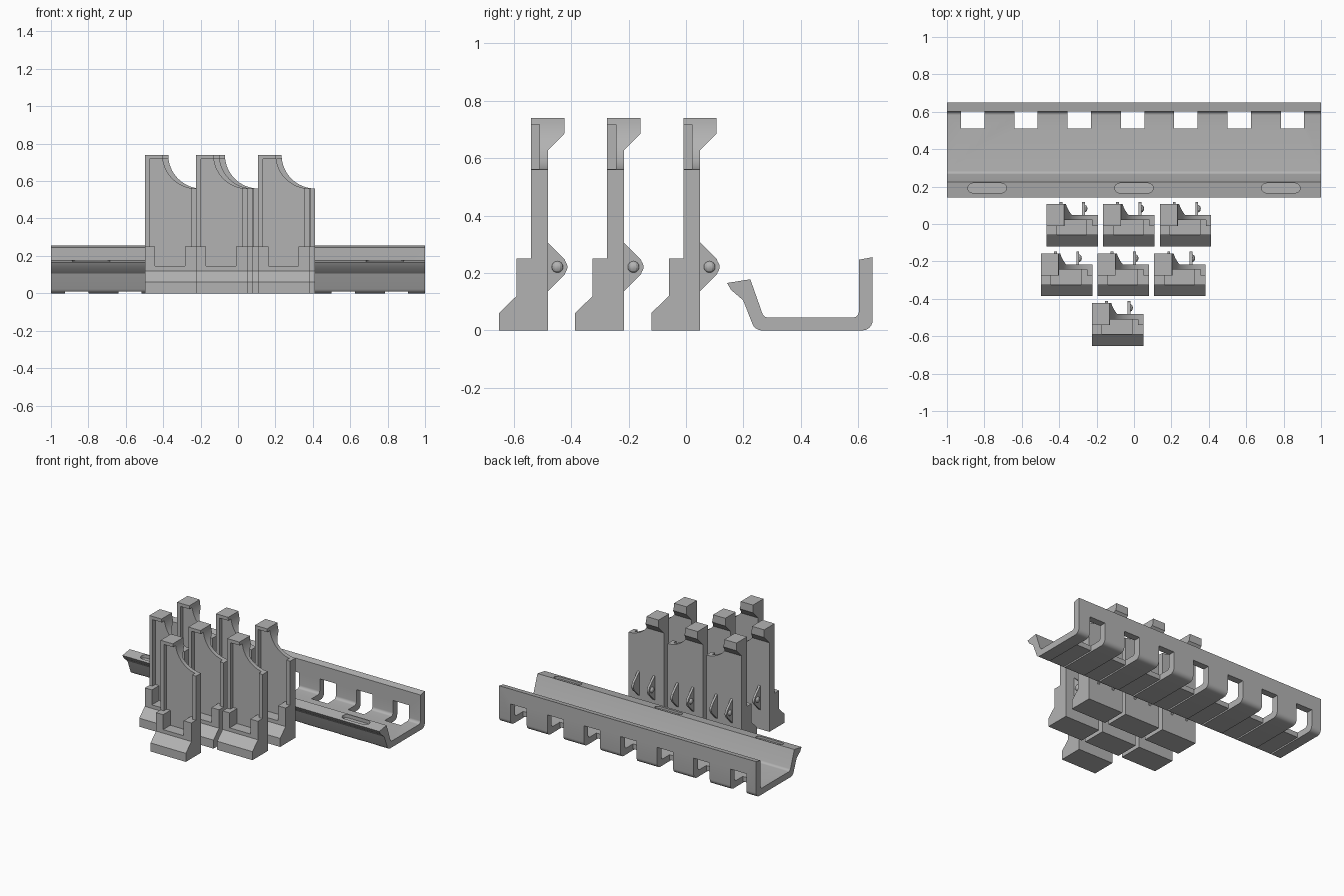
import bpy, bmesh, math
from mathutils import Matrix

if "Cube" in bpy.data.objects:
    bpy.data.objects.remove(bpy.data.objects["Cube"])

grey = bpy.data.materials.new("plain_grey")
grey.diffuse_color = (0.45, 0.45, 0.45, 1)
grey.use_nodes = True
grey.node_tree.nodes["Principled BSDF"].inputs["Base Color"].default_value = grey.diffuse_color


def add_object(name, bm):
    bmesh.ops.recalc_face_normals(bm, faces=bm.faces)
    mesh = bpy.data.meshes.new(name)
    bm.to_mesh(mesh)
    bm.free()
    mesh.materials.append(grey)
    ob = bpy.data.objects.new(name, mesh)
    bpy.context.collection.objects.link(ob)
    return ob


def prism(name, profile, x0, x1):
    """Extrude a (y, z) profile from x0 to x1."""
    bm = bmesh.new()
    face = bm.faces.new([bm.verts.new((x0, y, z)) for y, z in profile])
    new = bmesh.ops.extrude_face_region(bm, geom=[face])["geom"]
    bmesh.ops.translate(bm, vec=(x1 - x0, 0, 0),
                        verts=[v for v in new if isinstance(v, bmesh.types.BMVert)])
    return add_object(name, bm)


def box(name, x0, x1, y0, y1, z0, z1):
    return prism(name, [(y0, z0), (y1, z0), (y1, z1), (y0, z1)], x0, x1)


def combine(target, other, operation):
    """Apply a boolean and remove the helper."""
    mod = target.modifiers.new("bool", 'BOOLEAN')
    mod.operation, mod.solver, mod.object = operation, 'EXACT', other
    bpy.context.view_layer.objects.active = target
    bpy.ops.object.modifier_apply(modifier=mod.name)
    bpy.data.objects.remove(other)


def smooth(ob, degrees):
    bpy.ops.object.select_all(action='DESELECT')
    ob.select_set(True)
    bpy.context.view_layer.objects.active = ob
    bpy.ops.object.shade_smooth_by_angle(angle=math.radians(degrees))


def arc(cy, cz, r, a0, a1, n=6):
    angles = [math.radians(a0 + (a1 - a0) * i / n) for i in range(n + 1)]
    return [(cy + r * math.cos(a), cz + r * math.sin(a)) for a in angles]


# Rail: rounded channel with a slanted front lip and an upright back wall
rail_profile = ([(0.143, 0.165), (0.157, 0.141), (0.199, 0.105)]
                + arc(0.264, 0.035, 0.035, 200, 270)
                + arc(0.615, 0.035, 0.035, 270, 360)
                + [(0.65, 0.255), (0.602, 0.246)]
                + arc(0.582, 0.065, 0.02, 0, -90)
                + arc(0.285, 0.065, 0.02, 270, 200)
                + [(0.224, 0.178)])
rail = prism("rail", rail_profile, -1, 1)

# Seven corner notches, each with a shallow groove running under the floor
for i in range(7):
    x = -0.8625 + 0.285 * i
    combine(rail, box("notch", x - 0.0625, x + 0.0625, 0.51, 0.70, -0.05, 0.15), 'DIFFERENCE')
    combine(rail, box("groove", x - 0.0625, x + 0.0625, 0.10, 0.52, -0.05, 0.010), 'DIFFERENCE')

# Three blind rounded slots in the lip
for x in (-0.785, 0, 0.785):
    bm = bmesh.new()
    r, half = 0.026, 0.077
    outline = arc(x + half, 0.192, r, -90, 90, 8) + arc(x - half, 0.192, r, 90, 270, 8)
    face = bm.faces.new([bm.verts.new((px, py, 0.153)) for px, py in outline])
    new = bmesh.ops.extrude_face_region(bm, geom=[face])["geom"]
    bmesh.ops.translate(bm, vec=(0, 0, 0.1),
                        verts=[v for v in new if isinstance(v, bmesh.types.BMVert)])
    combine(rail, add_object("slot", bm), 'DIFFERENCE')
smooth(rail, 25)

# Divider: stepped foot, tall plate and a hooked top
W = 0.275
divider = prism("divider", [
    (0, 0), (0, 0.06), (0.061, 0.12), (0.061, 0.25), (0.1115, 0.25), (0.1115, 0.74),
    (0.228, 0.74), (0.228, 0.686), (0.17, 0.627), (0.17, 0)], 0, W)

# Quarter-round scoop in the top corner
bm = bmesh.new()
bmesh.ops.create_cone(bm, cap_ends=True, segments=64, radius1=0.18, radius2=0.18, depth=1,
                      matrix=Matrix.Translation((W, 0.15, 0.74)) @ Matrix.Rotation(math.pi / 2, 4, 'X'))
combine(divider, add_object("scoop", bm), 'DIFFERENCE')

# Recessed front panel, continuing into a narrower notch in the foot
combine(divider, box("panel", 0.026, 0.247, 0.05, 0.1415, 0.25, 0.717), 'DIFFERENCE')
combine(divider, box("foot_notch", 0.055, 0.215, 0.03, 0.1415, 0.145, 0.30), 'DIFFERENCE')

# Pair of clip fins on the back, each with an outward dome
fin_profile = [(0.16, 0.128), (0.17, 0.136), (0.229, 0.195)] \
    + arc(0.210, 0.221, 0.028, -40, 40) + [(0.229, 0.247), (0.17, 0.306), (0.16, 0.314)]
for x0, side in ((0.070, -1), (0.190, 1)):
    combine(divider, prism("fin", fin_profile, x0, x0 + 0.015), 'UNION')
    bm = bmesh.new()
    cx = x0 + 0.0075 + side * 0.0075
    bmesh.ops.create_uvsphere(
        bm, u_segments=12, v_segments=8, radius=0.02,
        matrix=Matrix.Translation((cx, 0.203, 0.221)) @ Matrix.Diagonal((0.7, 1, 1, 1)))
    combine(divider, add_object("dome", bm), 'UNION')
smooth(divider, 20)

# Seven dividers standing in three rows
places = [(-0.225, -0.651)]
places += [(x, -0.386) for x in (-0.498, -0.195, 0.108)]
places += [(x, -0.121) for x in (-0.468, -0.165, 0.138)]
divider.location = (*places[0], 0)
for i, (x, y) in enumerate(places[1:], 2):
    copy = bpy.data.objects.new(f"divider_{i}", divider.data)
    copy.location = (x, y, 0)
    bpy.context.collection.objects.link(copy)
